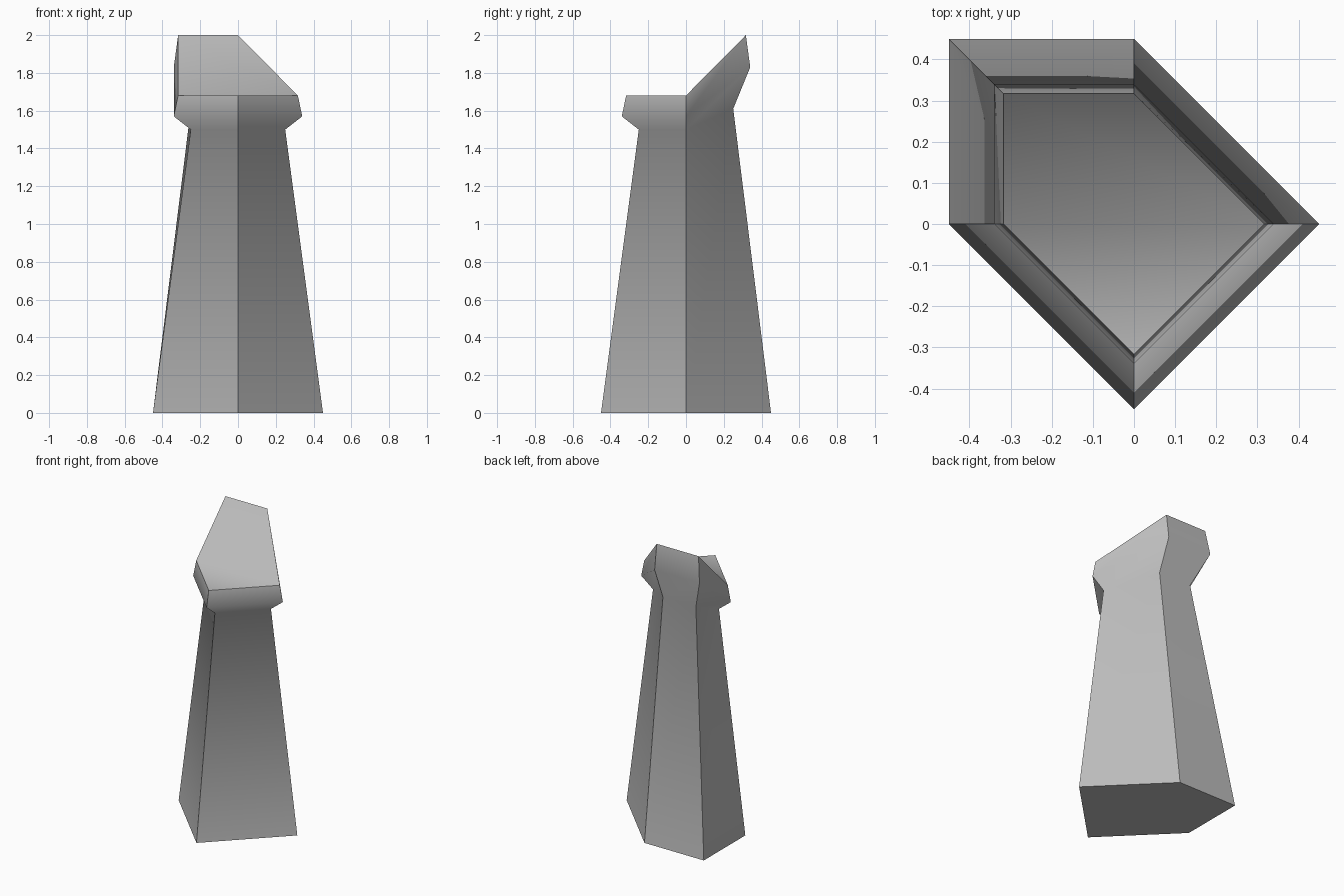
import bpy, bmesh

if "Cube" in bpy.data.objects:
    bpy.data.objects.remove(bpy.data.objects["Cube"])

# Five-sided plan: three front corners, two raised back corners
PLAN = [(0, -1), (1, 0), (0, 1), (-1, 1), (-1, 0)]
# Rings: radius, front height, back height
RINGS = [(0.45, 0, 0), (0.25, 1.50, 1.61), (0.34, 1.57, 1.83), (0.317, 1.68, 2.0)]

bm = bmesh.new()
rings = [[bm.verts.new((x * r, y * r, zb if y > 0 else zf)) for x, y in PLAN]
         for r, zf, zb in RINGS]

# Tapered shaft, neck and flared head
for low, high in zip(rings, rings[1:]):
    for i in range(5):
        j = (i + 1) % 5
        bm.faces.new((low[i], low[j], high[j], high[i]))

# Base, then the top: level front triangle and rising back panel
bm.faces.new(rings[0][::-1])
top = rings[-1]
bm.faces.new((top[0], top[1], top[4]))
bm.faces.new((top[1], top[2], top[3], top[4]))

# Smooth up the profile, sharp along the corners and the rims
bm.normal_update()
for f in bm.faces:
    f.smooth = True
for ring in rings:
    for i in range(5):
        edge = bm.edges.get((ring[i], ring[(i + 1) % 5]))
        edge.smooth = ring not in (rings[0], top)
for low, high in zip(rings, rings[1:]):
    for a, b in zip(low, high):
        bm.edges.get((a, b)).smooth = False

mesh = bpy.data.meshes.new("stone_post")
bm.to_mesh(mesh)
bm.free()
post = bpy.data.objects.new("stone_post", mesh)
bpy.context.collection.objects.link(post)

# Single grey colour
grey = bpy.data.materials.new("stone grey")
grey.diffuse_color = (0.5, 0.5, 0.5, 1)
grey.use_nodes = True
grey.node_tree.nodes["Principled BSDF"].inputs["Base Color"].default_value = grey.diffuse_color
mesh.materials.append(grey)
